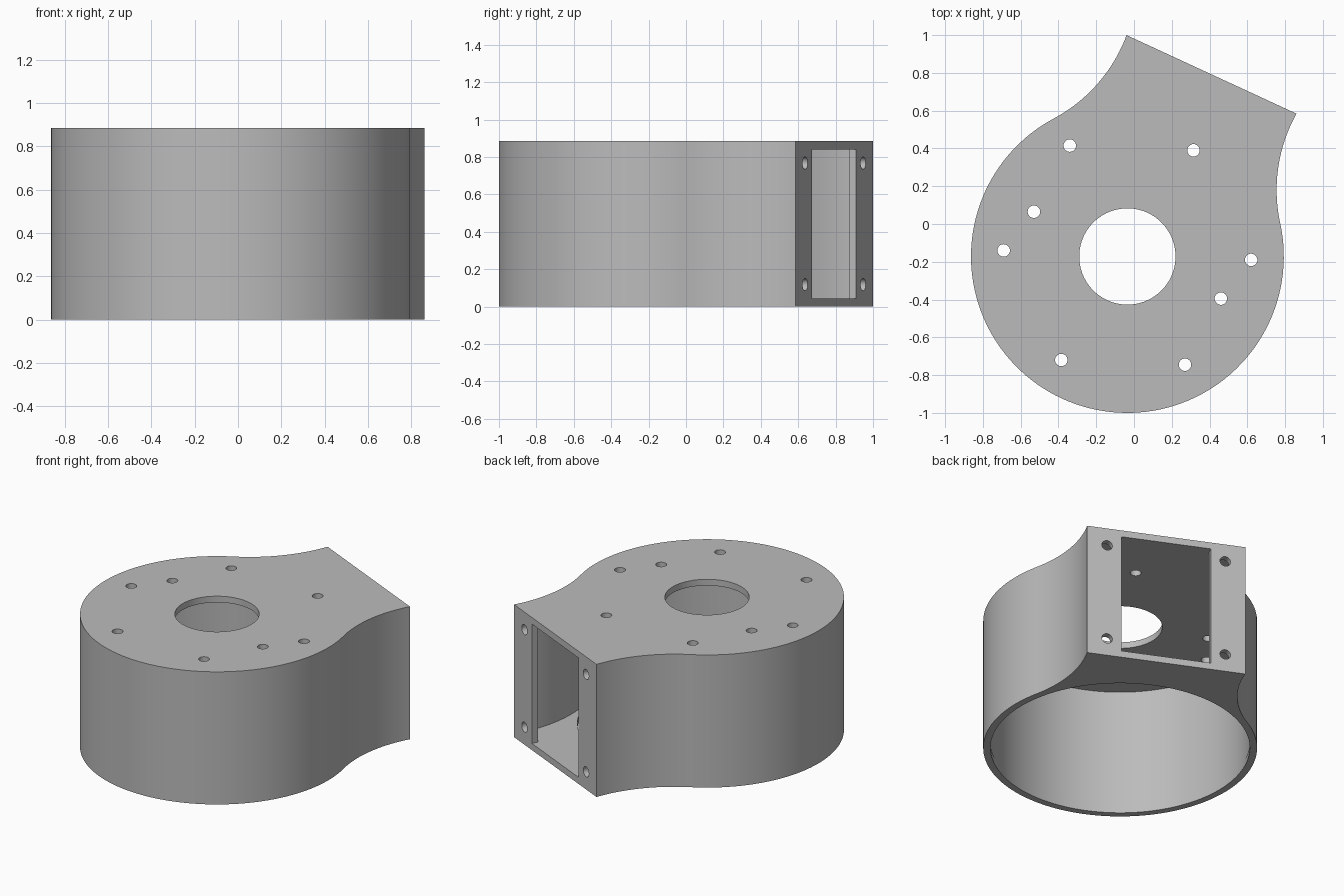
import bpy, bmesh
from math import pi, cos, sin, acos, atan2, hypot, radians
from mathutils import Matrix, Vector

if "Cube" in bpy.data.objects:
    bpy.data.objects.remove(bpy.data.objects["Cube"])

# Main sizes
R = 0.828            # body radius
WALL = 0.042         # shell thickness
HEIGHT = 0.885
FACE = 1.062         # distance from body axis to outlet face
HALF = 0.4955        # half width of outlet face
HOLE = 0.033         # screw hole radius
# Local frame: x runs along the outlet axis, y across it
FRAME = Matrix.Translation((-0.035, -0.172, 0)) @ Matrix.Rotation(radians(65.2), 4, "Z")

# Flare arcs touch the body circle and pass through the outlet corners
reach = hypot(FACE, HALF)
theta = atan2(HALF, FACE) + acos((3 * R * R + reach * reach) / (4 * R * reach))
flare = Vector((2 * R * cos(theta), 2 * R * sin(theta)))


def arc(cx, cy, r, a, b, n):
    return [(cx + r * cos(a + (b - a) * i / n), cy + r * sin(a + (b - a) * i / n))
            for i in range(n + 1)]


def housing_profile(inset):
    """Round body with a flared outlet, moved inwards by inset."""
    r = R + inset
    end = 2 * pi - acos((FACE - inset - flare.x) / r)
    left = arc(flare.x, flare.y, r, end, theta + pi, 24)
    body = arc(0, 0, R - inset, theta, 2 * pi - theta, 96)
    right = [(x, -y) for x, y in reversed(left)]
    return left + body[1:-1] + right


def make_object(name, bm):
    bmesh.ops.recalc_face_normals(bm, faces=bm.faces)
    mesh = bpy.data.meshes.new(name)
    bm.to_mesh(mesh)
    bm.free()
    ob = bpy.data.objects.new(name, mesh)
    bpy.context.collection.objects.link(ob)
    return ob


def prism(name, points, z0, z1):
    bm = bmesh.new()
    base = bm.faces.new([bm.verts.new(FRAME @ Vector((x, y, z0))) for x, y in points])
    top = bmesh.ops.extrude_face_region(bm, geom=[base])["geom"]
    bmesh.ops.translate(bm, vec=(0, 0, z1 - z0),
                        verts=[g for g in top if isinstance(g, bmesh.types.BMVert)])
    return make_object(name, bm)


def rod(name, r, depth, matrix, sides=32):
    bm = bmesh.new()
    bmesh.ops.create_cone(bm, cap_ends=True, segments=sides, radius1=r, radius2=r,
                          depth=depth, matrix=matrix)
    return make_object(name, bm)


# Solid housing and the hollow inside it
housing = prism("blower_housing", housing_profile(0), 0, HEIGHT)
cutters = [prism("cavity_cutter", housing_profile(WALL), WALL, HEIGHT - WALL)]

# Open underside and central inlet
cutters.append(rod("underside_cutter", R - WALL - 0.002, 0.4, FRAME, 128))
cutters.append(rod("inlet_cutter", 0.255, 0.4,
                   FRAME @ Matrix.Translation((0, 0, HEIGHT)), 64))

# Mounting holes in the top plate
for x, y in [(-0.34, 0.415), (0.315, 0.39), (-0.53, 0.065), (-0.69, -0.14),
             (0.62, -0.19), (0.46, -0.395), (-0.385, -0.72), (0.27, -0.745)]:
    cutters.append(rod("top_hole_cutter", HOLE, 0.3, Matrix.Translation((x, y, HEIGHT))))

# Rectangular outlet
w = 0.28
cutters.append(prism("outlet_cutter", [(FACE - 0.1, -w), (FACE + 0.1, -w),
                                       (FACE + 0.1, w), (FACE - 0.1, w)],
                     WALL + 0.002, HEIGHT - WALL - 0.002))

# Screw holes at the outlet corners
for side in (-1, 1):
    for level in (-1, 1):
        place = Matrix.Translation((FACE, side * 0.37, HEIGHT / 2 + level * 0.325))
        cutters.append(rod("outlet_hole_cutter", HOLE, 0.14,
                           FRAME @ place @ Matrix.Rotation(pi / 2, 4, "Y")))

# Cut everything out of the housing
bpy.ops.object.select_all(action="DESELECT")
housing.select_set(True)
bpy.context.view_layer.objects.active = housing
for cutter in cutters:
    mod = housing.modifiers.new("cut", "BOOLEAN")
    mod.operation = "DIFFERENCE"
    mod.solver = "EXACT"
    mod.object = cutter
    bpy.ops.object.modifier_apply(modifier=mod.name)
    bpy.data.objects.remove(cutter)

# Grey material
grey = bpy.data.materials.new("plain_grey")
grey.use_nodes = True
colour = (0.5, 0.5, 0.5, 1)
grey.diffuse_color = colour
grey.node_tree.nodes["Principled BSDF"].inputs["Base Color"].default_value = colour
housing.data.materials.clear()
housing.data.materials.append(grey)
bpy.ops.object.shade_smooth_by_angle(angle=radians(30))
